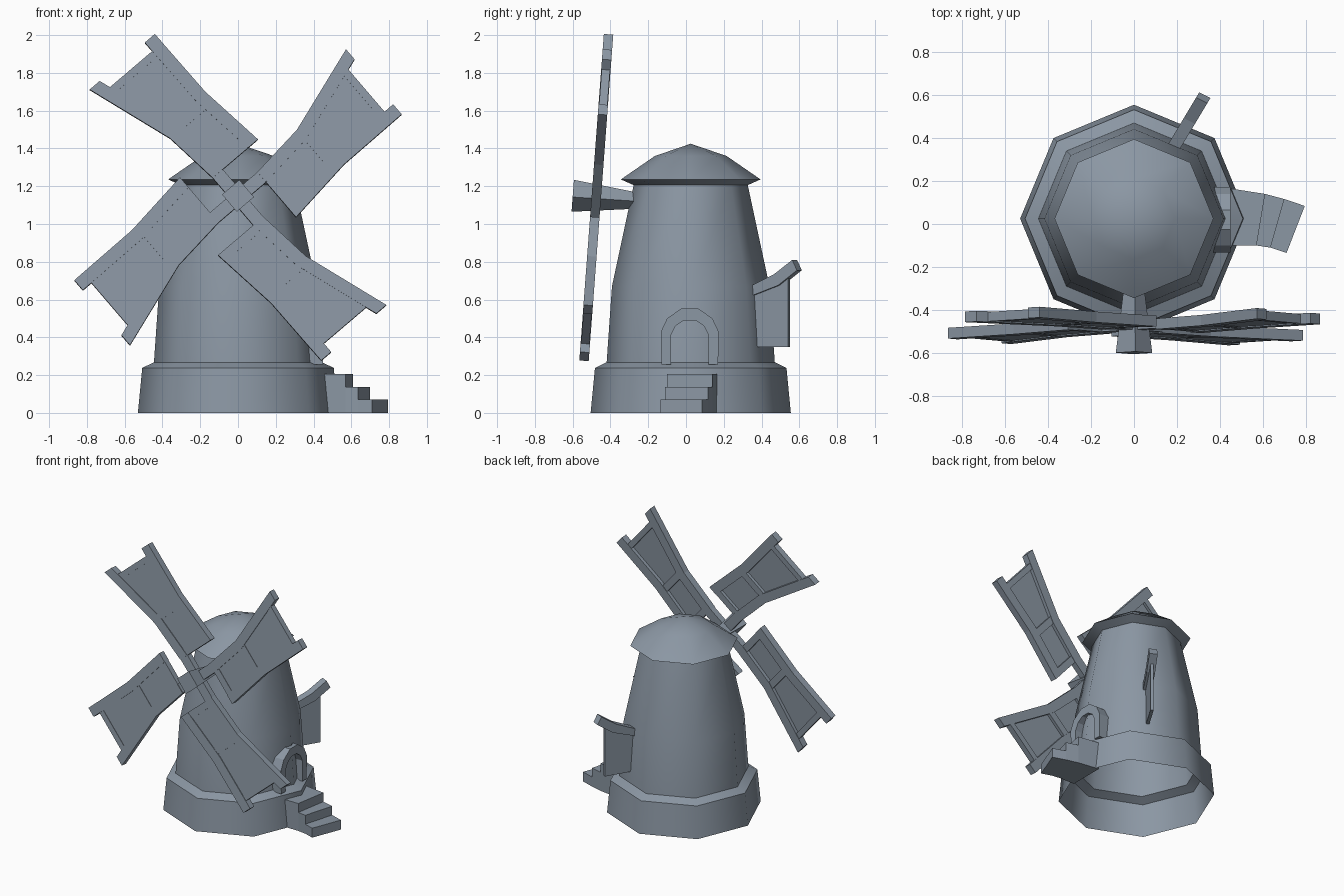
import bpy, bmesh
from math import radians, sin, cos, pi
from mathutils import Matrix, Vector

cube = bpy.data.objects.get("Cube")
if cube:
    bpy.data.objects.remove(cube, do_unlink=True)

# Single slate grey finish
slate = bpy.data.materials.new("slate_grey")
slate.use_nodes = True
colour = (0.26, 0.31, 0.37, 1)
slate.diffuse_color = colour
slate.node_tree.nodes["Principled BSDF"].inputs["Base Color"].default_value = colour


def finish(name, bm, smooth=False):
    bmesh.ops.recalc_face_normals(bm, faces=bm.faces)
    mesh = bpy.data.meshes.new(name)
    bm.to_mesh(mesh)
    bm.free()
    mesh.materials.append(slate)
    obj = bpy.data.objects.new(name, mesh)
    bpy.context.collection.objects.link(obj)
    if smooth:
        bpy.ops.object.select_all(action="DESELECT")
        obj.select_set(True)
        bpy.context.view_layer.objects.active = obj
        bpy.ops.object.shade_smooth_by_angle(angle=radians(50))
    return obj


def add_prism(bm, outline, low, high, frame=Matrix()):
    """Extrude a flat outline between two heights of a local frame."""
    rings = [[bm.verts.new(frame @ Vector((a, b, h))) for a, b in outline]
             for h in (low, high)]
    bm.faces.new(rings[0])
    bm.faces.new(rings[1])
    for i in range(len(outline)):
        j = (i + 1) % len(outline)
        bm.faces.new((rings[0][i], rings[0][j], rings[1][j], rings[1][i]))


def lathe(name, profile, sides=8, centre_y=0.025):
    """Turn a (radius, height) profile; zero radius closes to a point."""
    bm = bmesh.new()
    rings = []
    for r, z in profile:
        count = sides if r else 1
        rings.append([bm.verts.new((r * cos(2 * pi * i / sides),
                                    centre_y + r * sin(2 * pi * i / sides), z))
                      for i in range(count)])
    for a, b in zip(rings, rings[1:]):
        for i in range(sides):
            j = (i + 1) % sides
            if len(b) == 1:
                bm.faces.new((a[i], a[j], b[0]))
            else:
                bm.faces.new((a[i], a[j], b[j], b[i]))
    return finish(name, bm, smooth=True)


# Tower shell with its open stone base, and the domed cap
lathe("tower", [(0.53, 0), (0.507, 0.238), (0.445, 0.268), (0.417, 0.67), (0.302, 1.206)])
lathe("cap", [(0.30, 1.205), (0.37, 1.236), (0.19, 1.36), (0, 1.425)])

# Rotor frame: tilted slightly back, local z points forward
rotor = Matrix.Translation((0, -0.475, 1.14)) @ Matrix.Rotation(radians(85.7), 4, "X")
start = 40.5

# Axle, square and tapering towards the tower
bm = bmesh.new()
bmesh.ops.create_cone(bm, cap_ends=True, segments=4, radius1=0.045, radius2=0.085, depth=0.325,
                      matrix=rotor @ Matrix.Translation((0, 0, -0.0375))
                      @ Matrix.Rotation(radians(start + 45), 4, "Z"))
finish("axle", bm)

# Sails: swept outline given as lower and upper edge at each station
lower = [(0.165, -0.28), (0.54, -0.232), (0.945, -0.228)]
upper = [(0.165, 0.035), (0.47, 0.07), (0.945, 0.226)]
rail = 0.07


def edge_at(edge, u):
    for (u0, v0), (u1, v1) in zip(edge, edge[1:]):
        if u <= u1:
            return v0 + (v1 - v0) * (u - u0) / (u1 - u0)
    return edge[-1][1]


def sail(name, angle):
    frame = rotor @ Matrix.Rotation(radians(angle), 4, "Z")
    bm = bmesh.new()
    # long side rails
    for edge, side in ((lower, 1), (upper, -1)):
        inner = [(u, v + side * rail) for u, v in edge]
        add_prism(bm, edge + inner[::-1], -0.025, 0.025, frame)
    # cross bars
    for u0, u1 in ((0.165, 0.215), (0.465, 0.515), (0.845, 0.885)):
        bar = [(u, edge_at(e, u) + s * rail) for u, e, s in
               ((u0, lower, 1), (u1, lower, 1), (u1, upper, -1), (u0, upper, -1))]
        add_prism(bm, bar, -0.022, 0.022, frame)
    # thin cloth panel near the front
    stations = [0.18, 0.47, 0.54, 0.875]
    panel = [(u, edge_at(lower, u) + 0.03) for u in stations]
    panel += [(u, edge_at(upper, u) - 0.03) for u in stations[::-1]]
    add_prism(bm, panel, 0.0, 0.019, frame)
    # spar to the axle
    add_prism(bm, [(0, -0.035), (0.18, -0.035), (0.18, 0.035), (0, 0.035)], -0.025, 0.02, frame)
    finish(name, bm)


for k, label in enumerate(("upper_left", "upper_right", "lower_right", "lower_left")):
    sail("sail_" + label, start + 90 * k)

# Door arch standing out from the wall on the left side
side_frame = Matrix(((0, 0, 1, 0), (1, 0, 0, 0.02), (0, 1, 0, 0), (0, 0, 0, 1)))
outer = [(0.15, 0.255), (0.153, 0.43), (0.12, 0.5), (0.045, 0.553)]
inner = [(0.1, 0.255), (0.1, 0.41), (0.075, 0.46), (0.03, 0.49)]


def arch(half):
    return half + [(-a, b) for a, b in half[::-1]]


bm = bmesh.new()
add_prism(bm, arch(outer) + arch(inner)[::-1], 0.35, 0.45, side_frame)
finish("door_arch", bm)

# Steps fanning away from the door
near = [(0.45, 0.165), (0.61, 0.14), (0.70, 0.116), (0.795, 0.084)]
far = [(0.45, -0.1), (0.57, -0.1), (0.635, -0.11), (0.71, -0.135)]
bm = bmesh.new()
for i in range(3):
    add_prism(bm, [near[i], near[i + 1], far[i + 1], far[i]], 0, 0.205 - 0.067 * i)
finish("steps", bm)

# Sign at the back: curved beam over a hanging board, running out along y
sign_frame = Matrix(((0.6, 0, 1, -0.03), (1, 0, -0.5, 0), (0, 1, 0, 0), (0, 0, 0, 1)))
bm = bmesh.new()
add_prism(bm, [(0.36, 0.62), (0.5, 0.675), (0.6, 0.755), (0.575, 0.81), (0.48, 0.735), (0.36, 0.675)],
          -0.026, 0.026, sign_frame)
finish("sign_beam", bm)
bm = bmesh.new()
add_prism(bm, [(0.36, 0.35), (0.545, 0.35), (0.545, 0.725), (0.48, 0.69), (0.36, 0.64)],
          -0.01, 0.01, sign_frame)
finish("sign_board", bm)
